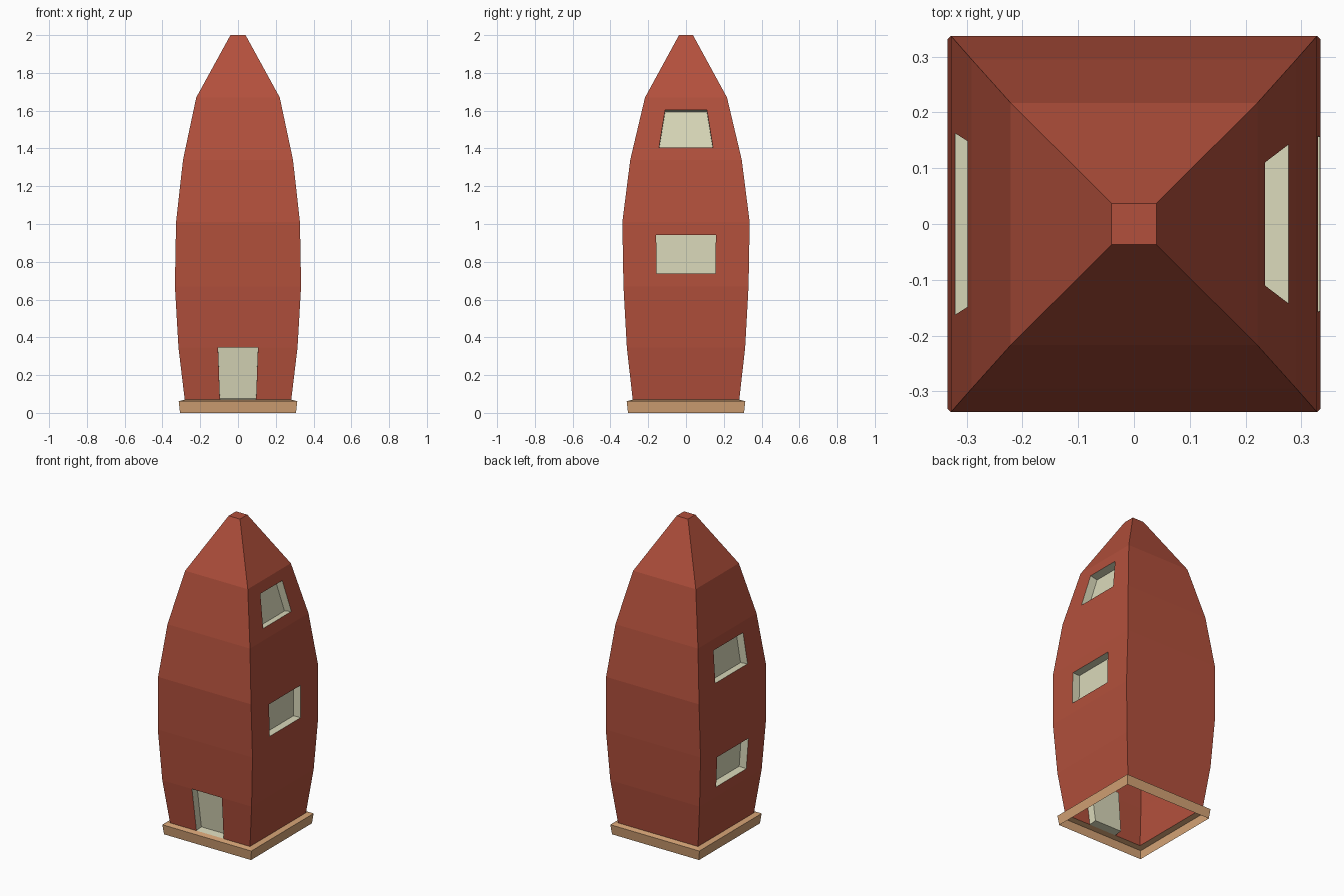
import bpy, bmesh
from mathutils import Vector

if "Cube" in bpy.data.objects:
    bpy.data.objects.remove(bpy.data.objects["Cube"])


def material(name, rgb):
    m = bpy.data.materials.new(name)
    m.diffuse_color = (*rgb, 1)
    m.use_nodes = True
    m.node_tree.nodes["Principled BSDF"].inputs["Base Color"].default_value = m.diffuse_color
    return m


RED = material("brick red", (0.445, 0.080, 0.045))
CREAM = material("pale cream", (0.70, 0.69, 0.49))
TAN = material("light tan", (0.65, 0.36, 0.175))

# Tower profile: (z, half width in x, half width in y)
PROFILE = [(0.07, 0.282, 0.282), (0.345, 0.315, 0.313), (0.67, 0.334, 0.331),
           (1.01, 0.328, 0.337), (1.34, 0.291, 0.295), (1.67, 0.221, 0.217),
           (2.0, 0.04, 0.037)]
# Ledge profile: outer wall, then top sloping in to the tower
LEDGE = [(0.0, 0.307, 0.307), (0.062, 0.314, 0.314), (0.07, 0.282, 0.282)]
CORNERS = [(-1, -1), (1, -1), (1, 1), (-1, 1)]
FRONT, RIGHT, BACK, LEFT = range(4)
DEPTH = 0.05

# Openings: (side, segment) -> (name, v low, v high, width share low, high)
OPENINGS = {
    (FRONT, 0): ("door", 0.0, 1.0, 0.34, 0.335),
    (RIGHT, 2): ("right_lower_window", 0.2, 0.8, 0.47, 0.47),
    (RIGHT, 4): ("right_upper_window", 0.2, 0.8, 0.51, 0.475),
    (LEFT, 1): ("left_lower_window", 0.2, 0.8, 0.48, 0.48),
    (LEFT, 3): ("left_upper_window", 0.2, 0.8, 0.495, 0.49),
}


def make_object(name, quads, mat):
    bm = bmesh.new()
    for quad in quads:
        bm.faces.new([bm.verts.new(p) for p in quad])
    bmesh.ops.remove_doubles(bm, verts=bm.verts, dist=1e-5)
    mesh = bpy.data.meshes.new(name)
    bm.to_mesh(mesh)
    bm.free()
    mesh.materials.append(mat)
    ob = bpy.data.objects.new(name, mesh)
    bpy.context.collection.objects.link(ob)


def corner(profile, seg, k):
    z, hx, hy = profile[seg]
    sx, sy = CORNERS[k % 4]
    return Vector((sx * hx, sy * hy, z))


def wall(profile, seg, side):
    return [corner(profile, seg, side), corner(profile, seg, side + 1),
            corner(profile, seg + 1, side + 1), corner(profile, seg + 1, side)]


def cut_wall(quad, v0, v1, w0, w1):
    """Frame faces around an opening, and the recessed box behind it."""
    a, b, c, d = quad

    def at(u, v):
        return a.lerp(b, u).lerp(d.lerp(c, u), v)

    hole = [at(0.5 - w0 / 2, v0), at(0.5 + w0 / 2, v0),
            at(0.5 + w1 / 2, v1), at(0.5 - w1 / 2, v1)]
    frame = []
    for i in range(4):
        j = (i + 1) % 4
        face = [quad[i], quad[j], hole[j], hole[i]]
        if (i == 0 and v0 == 0) or (i == 2 and v1 == 1):
            continue  # the opening reaches this edge
        frame.append(face)
    inward = (d - a).cross(b - a).normalized() * DEPTH
    back = [p + inward for p in hole]
    box = [back] + [[hole[i], hole[(i + 1) % 4], back[(i + 1) % 4], back[i]]
                    for i in range(4)]
    return frame, box


# Tower walls with recessed door and windows
walls = []
for seg in range(len(PROFILE) - 1):
    for side in range(4):
        quad = wall(PROFILE, seg, side)
        if (side, seg) in OPENINGS:
            name, *shape = OPENINGS[side, seg]
            frame, box = cut_wall(quad, *shape)
            walls += frame
            make_object(name, box, CREAM)
        else:
            walls.append(quad)
# Flat tip
walls.append([corner(PROFILE, -1, k) for k in range(4)])
make_object("tower", walls, RED)

# Base ledge, open underneath
make_object("base_ledge", [wall(LEDGE, s, k) for s in range(2) for k in range(4)], TAN)
